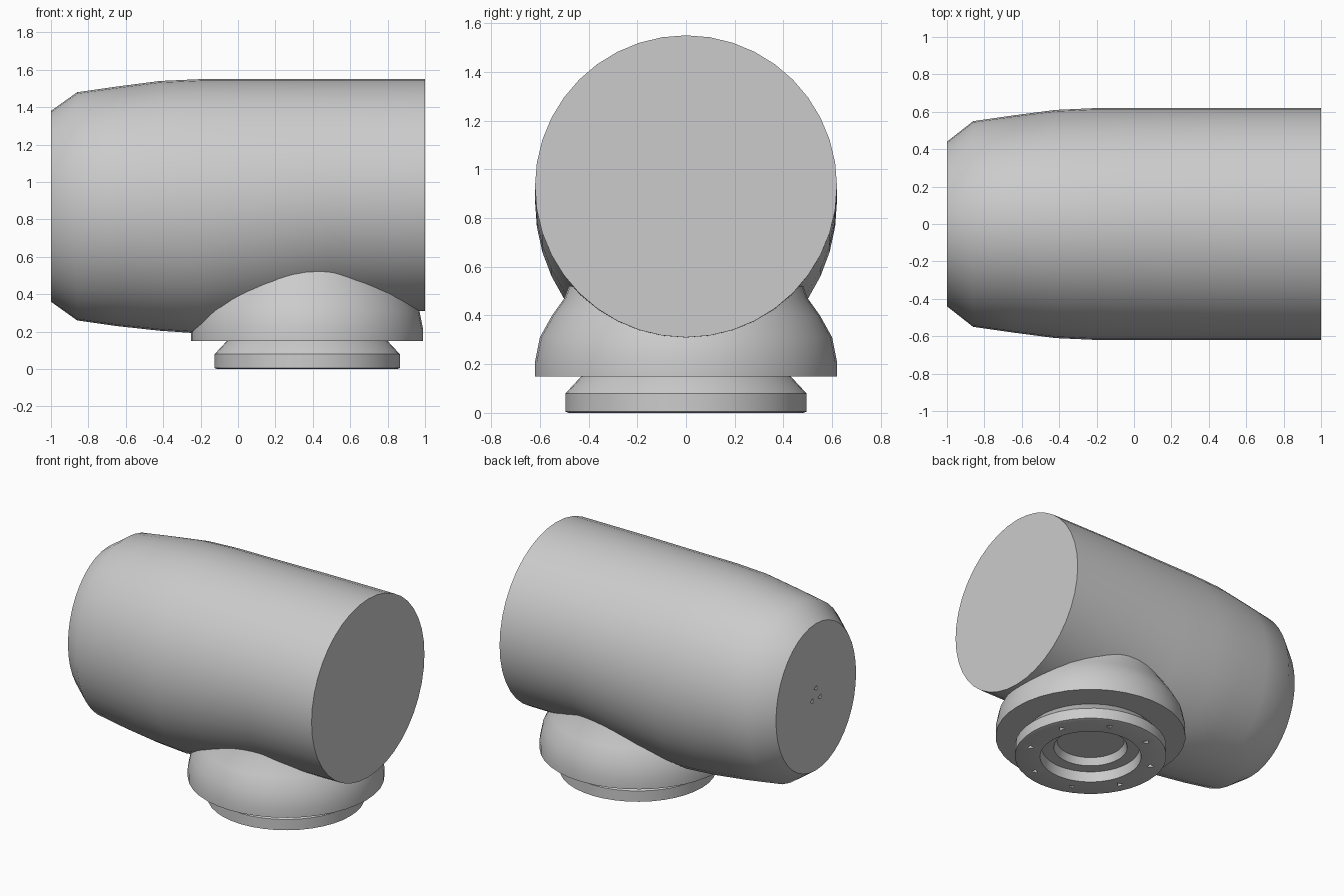
import bpy, bmesh
from math import sin, cos, pi, radians
from mathutils import Matrix, Vector

if "Cube" in bpy.data.objects:
    bpy.data.objects.remove(bpy.data.objects["Cube"])

SIDES = 40
BASE_X = 0.37

grey = bpy.data.materials.new("plain grey")
grey.use_nodes = True
grey.diffuse_color = (0.6, 0.6, 0.6, 1)
grey.node_tree.nodes["Principled BSDF"].inputs["Base Color"].default_value = (0.6, 0.6, 0.6, 1)


def finish(name, bm):
    bmesh.ops.recalc_face_normals(bm, faces=bm.faces)
    mesh = bpy.data.meshes.new(name)
    bm.to_mesh(mesh)
    bm.free()
    mesh.materials.append(grey)
    obj = bpy.data.objects.new(name, mesh)
    bpy.context.collection.objects.link(obj)
    return obj


def loft(name, rings):
    """Skin a list of point rings and cap both ends."""
    bm = bmesh.new()
    loops = [[bm.verts.new(p) for p in ring] for ring in rings]
    for a, b in zip(loops, loops[1:]):
        for i in range(SIDES):
            j = (i + 1) % SIDES
            bm.faces.new((a[i], a[j], b[j], b[i]))
    bm.faces.new(loops[0])
    bm.faces.new(loops[-1])
    return finish(name, bm)


def revolve(name, profile):
    """Turn (radius, height) pairs about the base axis."""
    angles = [2 * pi * i / SIDES for i in range(SIDES)]
    return loft(name, [[(BASE_X + r * cos(a), r * sin(a), z) for a in angles]
                       for r, z in profile])


def body_ring(x, half_width, top, bottom):
    mid, half = (top + bottom) / 2, (top - bottom) / 2
    return [(x, half_width * cos(2 * pi * i / SIDES), mid + half * sin(2 * pi * i / SIDES))
            for i in range(SIDES)]


def smooth(obj, angle=32):
    bpy.ops.object.select_all(action='DESELECT')
    obj.select_set(True)
    bpy.context.view_layer.objects.active = obj
    bpy.ops.object.shade_smooth_by_angle(angle=radians(angle))


def cut(obj, name, places, radius, depth):
    """Cut small three-sided holes centred on the given placement matrices."""
    bm = bmesh.new()
    for place in places:
        bmesh.ops.create_cone(bm, cap_ends=True, segments=3, radius1=radius,
                              radius2=radius, depth=depth, matrix=place)
    cutter = finish(name, bm)
    cutter.hide_render = True
    cutter.hide_viewport = True
    mod = obj.modifiers.new("holes", 'BOOLEAN')
    mod.operation = 'DIFFERENCE'
    mod.solver = 'EXACT'
    mod.object = cutter


# Main barrel: tapered closed end at -x, straight round end at +x
barrel = loft("barrel_housing", [body_ring(*s) for s in (
    (-1.0, 0.44, 1.38, 0.36),
    (-0.86, 0.55, 1.48, 0.26),
    (-0.65, 0.58, 1.51, 0.23),
    (-0.42, 0.61, 1.54, 0.205),
    (-0.2, 0.62, 1.55, 0.19),
    (0.1, 0.62, 1.55, 0.23),
    (0.5, 0.62, 1.55, 0.305),
    (1.0, 0.62, 1.55, 0.31))])

# Domed foot under the barrel
foot = revolve("domed_foot", [
    (0.62, 0.15), (0.62, 0.21), (0.60, 0.31), (0.55, 0.40),
    (0.50, 0.47), (0.47, 0.55)])

# Mounting collar with a stepped socket underneath
collar = revolve("mounting_collar", [
    (0.40, 0.17), (0.43, 0.15), (0.495, 0.08), (0.495, 0.005), (0.48, 0.0),
    (0.33, 0.0), (0.32, 0.07), (0.24, 0.07), (0.22, 0.12)])

# Bolt holes around the collar and at the middle of the closed end
cut(collar, "bolt_hole_cutter",
    [Matrix.Translation((BASE_X + 0.41 * cos(a), 0.41 * sin(a), 0)) @ Matrix.Rotation(2 * a, 4, 'Z')
     for a in (pi / 8 + pi / 4 * i for i in range(8))], 0.025, 0.06)
cut(barrel, "end_hole_cutter",
    [Matrix.Translation(Vector((-1, 0.05 * cos(a), 0.88 + 0.05 * sin(a)))) @ Matrix.Rotation(pi / 2, 4, 'Y')
     for a in (pi / 2 + 2 * pi / 3 * i for i in range(3))], 0.02, 0.04)

for part in (barrel, foot, collar):
    smooth(part)
